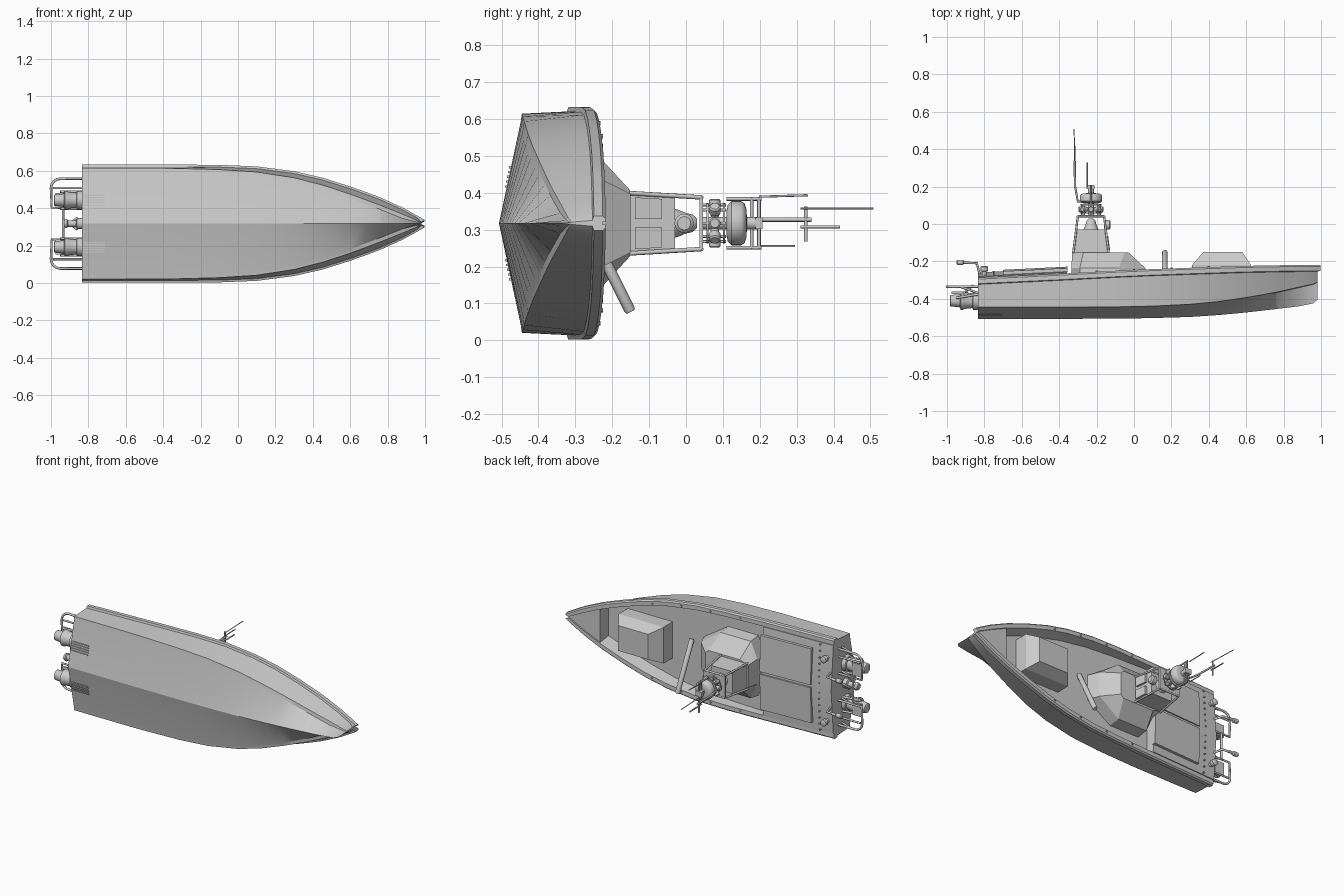
import bpy, bmesh, math
from mathutils import Vector

if "Cube" in bpy.data.objects:
    bpy.data.objects.remove(bpy.data.objects["Cube"])

ZC = 0.3175  # boat centreline height; boat "up" is +y, beam runs along z


def P(x, u, w):
    return Vector((x, u, w + ZC))


def mesh(name, verts, faces, smooth=None):
    me = bpy.data.meshes.new(name)
    me.from_pydata([P(*v) for v in verts], [], faces)
    bm = bmesh.new()
    bm.from_mesh(me)
    bmesh.ops.remove_doubles(bm, verts=bm.verts, dist=1e-5)
    bmesh.ops.recalc_face_normals(bm, faces=bm.faces)
    bm.to_mesh(me)
    bm.free()
    ob = bpy.data.objects.new(name, me)
    bpy.context.collection.objects.link(ob)
    if smooth:
        bpy.ops.object.select_all(action='DESELECT')
        ob.select_set(True)
        bpy.context.view_layer.objects.active = ob
        bpy.ops.object.shade_smooth_by_angle(angle=math.radians(smooth))
    return ob


def loft(name, rings, smooth=None):
    n = len(rings[0])
    verts = [p for r in rings for p in r]
    faces = [(i * n + j, i * n + (j + 1) % n, (i + 1) * n + (j + 1) % n, (i + 1) * n + j)
             for i in range(len(rings) - 1) for j in range(n)]
    faces += [tuple(range(n)), tuple(range(len(verts) - n, len(verts)))]
    return mesh(name, verts, faces, smooth)


def rect(u, x0, x1, w0, w1):
    return [(x0, u, w0), (x1, u, w0), (x1, u, w1), (x0, u, w1)]


def box(name, x0, x1, u0, u1, w0, w1):
    return loft(name, [rect(u0, x0, x1, w0, w1), rect(u1, x0, x1, w0, w1)])


def lathe(name, p, q, prof, n=20):
    # revolve (t along p-q, radius) pairs
    p, q = Vector(p), Vector(q)
    d = (q - p).normalized()
    a = d.orthogonal().normalized()
    b = d.cross(a)
    return loft(name, [[tuple(p.lerp(q, t) + r * (math.cos(k * math.tau / n) * a + math.sin(k * math.tau / n) * b))
                        for k in range(n)] for t, r in prof], 40)


def cyl(name, p, q, r, r2=None, n=16):
    return lathe(name, p, q, [(0, r), (1, r if r2 is None else r2)], n)


def tube(name, pts, r):
    cu = bpy.data.curves.new(name, 'CURVE')
    cu.dimensions = '3D'
    cu.bevel_depth, cu.bevel_resolution, cu.use_fill_caps = r, 2, True
    sp = cu.splines.new('POLY')
    sp.points.add(len(pts) - 1)
    for s, p in zip(sp.points, pts):
        s.co = (*P(*p), 1)
    ob = bpy.data.objects.new(name, cu)
    bpy.context.collection.objects.link(ob)
    return ob


# Hull stations: x, keel, chine height, chine half width, sheer height, sheer half width
ST = [(-.835, -.507, -.445, .297, -.287, .303), (-.4, -.507, -.445, .297, -.266, .304),
      (-.1, -.506, -.443, .289, -.25, .302), (.1, -.503, -.439, .276, -.241, .294),
      (.3, -.497, -.429, .245, -.234, .268), (.45, -.487, -.415, .207, -.229, .234),
      (.6, -.473, -.393, .158, -.224, .187), (.75, -.456, -.367, .102, -.221, .133),
      (.88, -.44, -.338, .05, -.219, .074), (.96, -.424, -.32, .016, -.218, .03),
      (.98, -.405, -.31, .003, -.218, .008)]


def station(x):
    for a, b in zip(ST, ST[1:]):
        if x <= b[0]:
            t = (x - a[0]) / (b[0] - a[0])
            return [p + (q - p) * t for p, q in zip(a, b)]


def section(x, level):
    _, k, cu, cw, su, sw = station(x)
    iw = max(sw - .022, sw * .4)
    floor = {'floor': -.31, 'fore': su - .008, 'aft': su + .006}[level]
    mid = floor + (.022 if level == 'aft' else 0)
    fw = min(iw, cw * .95) if level == 'floor' else iw
    ci = max(cw - .022, cw * .5)
    rx = .018 if x > .97 else 0
    half = [(x, cu - .003, ci), (x, cu, cw), (x, su - .036, sw), (x + rx, su - .032, sw + .012),
            (x + rx, su - .008, sw + .012), (x + rx, su, sw + .004), (x, su, iw), (x, floor, fw)]
    return ([(x, k, 0)] + half + [(x, mid, 0)] + [(a, b, -c) for a, b, c in reversed(half)])


plan = [(-.835, 'aft'), (-.6, 'aft'), (-.36, 'aft'), (-.359, 'floor'), (-.1, 'floor'), (.1, 'floor'),
        (.2, 'floor'), (.3, 'floor'), (.38, 'floor'), (.45, 'floor'), (.53, 'floor'), (.6, 'floor'),
        (.68, 'floor'), (.76, 'floor'), (.761, 'fore'), (.88, 'fore'), (.96, 'fore'), (.98, 'fore')]
loft('hull', [section(x, l) for x, l in plan], 20)

# Bow storage box with chamfered top
loft('bow_box', [rect(-.312, .31, .625, -.115, .115), rect(-.22, .31, .625, -.115, .115),
                 rect(-.15, .37, .58, -.08, .08)])


# Faceted console housing
def octo(u, x0, x1, x2, x3, wi, wo):
    return [(x0, u, -wi), (x1, u, -wo), (x2, u, -wo), (x3, u, -wi),
            (x3, u, wi), (x2, u, wo), (x1, u, wo), (x0, u, wi)]


loft('console', [octo(-.312, -.335, -.29, -.08, .09, .08, .19), octo(-.235, -.335, -.29, -.08, .06, .08, .18),
                 octo(-.152, -.33, -.27, -.05, -.03, .07, .09)])

# Leaning pole on the foredeck
lathe('leaning_pole', (.165, -.295, .05), (.165, -.15, -.24), [(0, .012), (.02, .015), (.98, .015), (1, .012)])

# Engine hatches and bolts on the aft deck
for s in (1, -1):
    loft('engine_hatch', [[(x, u0 - .02, s * .008), (x, u0, s * .008), (x, u0 - .008, s * .235), (x, u0 - .03, s * .235)]
                          for x, u0 in ((-.7, -.245), (-.355, -.228))])
    for i in range(7):
        w = s * (.03 + i * .04)
        cyl('deck_bolt', (-.75, -.28, w), (-.75, -.25 - abs(w) * .05, w), .005, n=8)
    for x in (-.2, 0, .2, .4):
        sh = station(x)
        cyl('gunwale_fitting', (x, sh[4] - .01, s * (sh[5] - .01)), (x, sh[4] + .006, s * (sh[5] - .01)), .006, n=8)
    # Deck vents
    lathe('deck_vent', (-.8, -.3, s * .2), (-.8, -.225, s * .2), [(0, .012), (.6, .012), (.65, .02), (.95, .02), (1, .014)])
    tube('stern_arm', [(-.82, -.29, s * .11), (-.84, -.21, s * .11), (-.95, -.205, s * .11)], .007)
    lathe('stern_light', (-.95, -.205, s * .11), (-.88, -.205, s * .11), [(0, .008), (.1, .014), (.5, .014), (.6, .008), (1, .008)])
    # Water jets
    lathe('water_jet', (-.83, -.41, s * .125), (-.985, -.41, s * .125),
          [(0, .05), (.2, .05), (.22, .04), (.5, .045), (.55, .05), (.62, .05), (.65, .036), (.98, .03), (1, .024)])
    box('jet_bucket', -.975, -.91, -.375, -.36, s * .125 - .04, s * .125 + .04)
    for w in (-.045, .045):
        tube('jet_ram', [(-.83, -.375, s * .125 + w), (-.95, -.395, s * .125 + w)], .007)
    # Swim platform rails
    arc = [(-.95 - .05 * math.sin(t * math.pi / 8), -.335, s * (.19 + .05 * math.cos(t * math.pi / 8))) for t in range(5)]
    tube('platform_rail', [(-.83, -.335, s * .24)] + arc + [(-1 + .004, -.335, s * .085), (-.83, -.335, s * .085)], .007)
    tube('platform_inner_rail', [(-.83, -.335, s * .19), (-.99, -.335, s * .19)], .006)
    for w in (.085, .24):
        tube('rail_brace', [(-.93, -.335, s * w), (-.83, -.37, s * w)], .006)
    # Intake grate under the stern
    for i in range(5):
        w = s * (.1 + i * .013)
        u = -.507 + abs(w) * .062 / .297
        box('intake_bar', -.83, -.71, u - .004, u + .02, w - .003, w + .003)
tube('platform_cross_rail', [(-.935, -.335, -.09), (-.935, -.335, .09)], .007)
lathe('center_drive', (-.83, -.4, 0), (-.93, -.4, 0), [(0, .03), (.3, .03), (.35, .018), (.8, .018), (.85, .025), (1, .02)])
tube('center_drive_arm', [(-.86, -.4, -.03), (-.9, -.36, 0), (-.86, -.33, .03)], .007)

# Mast base, screens and corner legs
MX = -.23
loft('mast_base', [rect(-.155, -.32, -.14, -.078, .078), rect(-.03, -.305, -.155, -.07, .07)])
for s in (1, -1):
    loft('front_screen', [rect(-.138, -.15, -.128, s * .012, s * .07), rect(-.065, -.155, -.138, s * .012, s * .066)])
    for x0, x1 in ((-.325, -.3), (-.135, -.16)):
        tube('mast_leg', [(x0, -.155, s * .082), (x1, .042, s * .07)], .006)
    tube('mast_side_bar', [(-.3, .042, s * .07), (-.16, .042, s * .07)], .006)
box('mast_plate', -.305, -.155, .036, .046, -.07, .07)
lathe('searchlight', (MX, -.03, 0), (MX, .03, 0), [(0, .04), (.2, .036), (.5, .028), (.8, .024), (1, .012)])
lathe('front_camera', (-.16, -.005, 0), (-.125, -.005, 0), [(0, .016), (.1, .026), (.8, .026), (1, .018)])

# Sensor ring between the plates
cyl('mast_post', (MX, .04, 0), (MX, .2, 0), .017)
for i in range(8):
    a = i * math.tau / 8
    c, d = math.cos(a), math.sin(a)
    lathe('ring_sensor', (MX + .03 * c, .078, .03 * d), (MX + .066 * c, .078, .066 * d),
          [(0, .012), (.3, .012), (.35, .016), (.9, .016), (1, .012)], 12)
    tube('ring_strut', [(MX + .05 * c, .042, .05 * d), (MX + .05 * c, .108, .05 * d)], .004)
for u in (.055, .1):
    cyl('ring_plate', (MX, u, 0), (MX, u + .006, 0), .055, n=24)

# Radar dome
lathe('radar_dome', (MX, .11, 0), (MX, .165, 0),
      [(0, .035), (.06, .05), (.25, .06), (.7, .06), (.88, .054), (.97, .04), (1, .02)], 32)

# Antenna frame above the dome
for u in (.178, .198):
    tube('antenna_bar', [(MX, u, -.068), (MX, u, .068)], .005)
for s in (1, -1):
    tube('bar_end', [(MX, .11, s * .066), (MX, .205, s * .066)], .005)
tube('short_whip', [(MX - .02, .198, .072), (MX - .02, .33, .076)], .003)
tube('side_whip', [(MX - .02, .198, -.062), (MX - .02, .295, -.062)], .003)
box('top_camera', -.255, -.212, .188, .208, -.016, .016)
tube('antenna_mount', [(MX - .04, .12, .01), (-.3, .12, .01), (-.315, .2, .01), (-.318, .34, .01)], .006)
tube('antenna_cross_bar', [(-.318, .325, -.05), (-.318, .325, .045)], .005)
tube('long_whip', [(-.312, .31, .04), (-.315, .35, .04), (-.321, .508, .04)], .0025)
tube('second_whip', [(-.316, .31, -.01), (-.318, .417, -.01)], .004)
